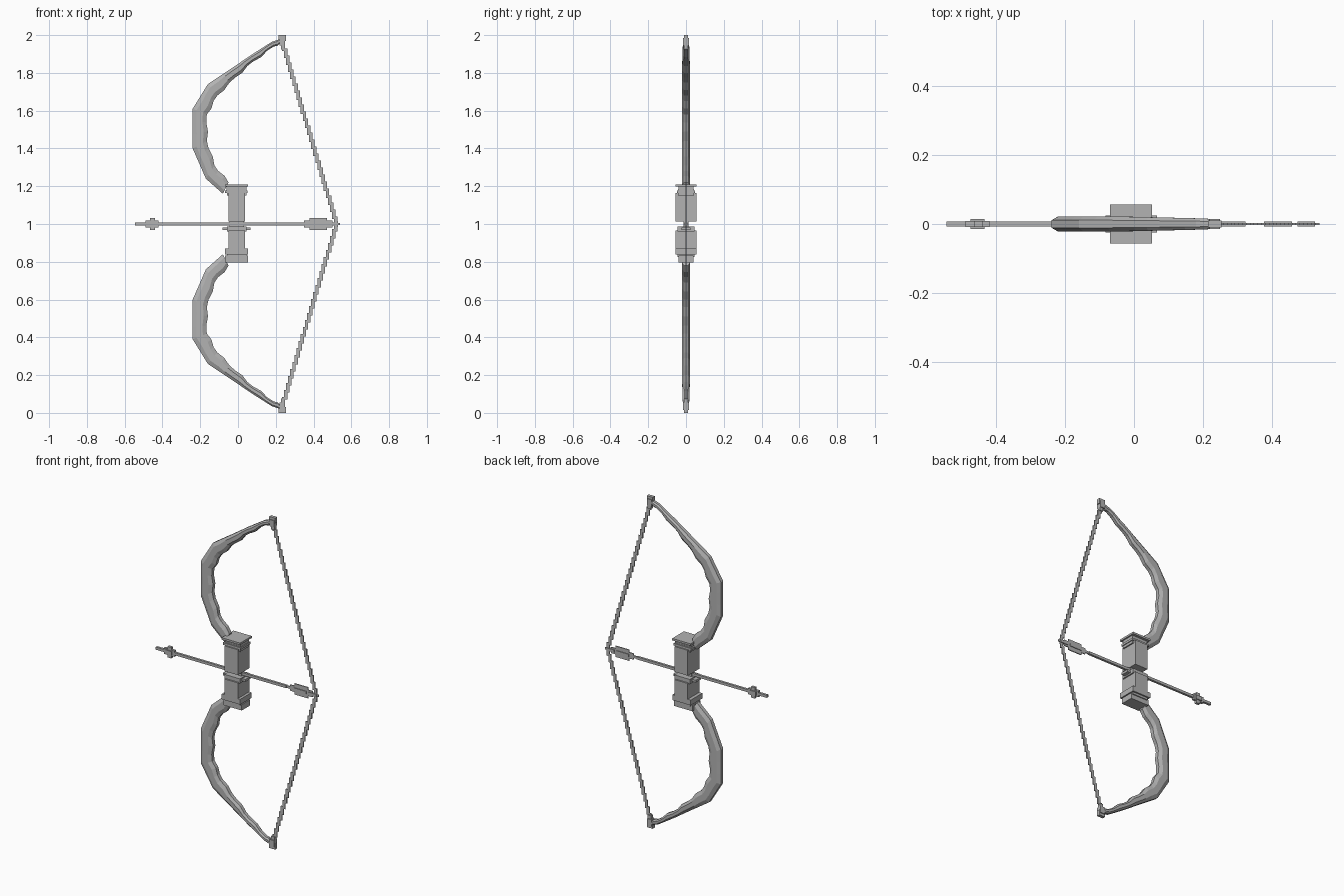
import bpy
import bmesh
from mathutils import Vector, Matrix

cube = bpy.data.objects.get("Cube")
if cube:
    bpy.data.objects.remove(cube, do_unlink=True)

grey = bpy.data.materials.new("plain_grey")
grey.use_nodes = True
GREY = (0.45, 0.45, 0.45, 1)
grey.diffuse_color = GREY
grey.node_tree.nodes["Principled BSDF"].inputs["Base Color"].default_value = GREY


def finish(name, bm):
    bmesh.ops.recalc_face_normals(bm, faces=bm.faces)
    mesh = bpy.data.meshes.new(name)
    bm.to_mesh(mesh)
    bm.free()
    mesh.materials.append(grey)
    obj = bpy.data.objects.new(name, mesh)
    bpy.context.scene.collection.objects.link(obj)
    return obj


def add_box(bm, x0, x1, half_y, z0, z1):
    size = Matrix.Diagonal((x1 - x0, 2 * half_y, z1 - z0, 1))
    place = Matrix.Translation(((x0 + x1) / 2, 0, (z0 + z1) / 2))
    bmesh.ops.create_cube(bm, size=1, matrix=place @ size)


def boxes(name, rows):
    bm = bmesh.new()
    for row in rows:
        add_box(bm, *row)
    return finish(name, bm)


# Bow limbs: eight-sided sections between an outer and an inner edge (x, z)
OUTER = [(-0.08, 1.16), (-0.17, 1.24), (-0.24, 1.40), (-0.24, 1.61),
         (-0.16, 1.74), (-0.04, 1.82), (0.07, 1.895), (0.18, 1.965), (0.24, 1.985)]
INNER = [(-0.05, 1.22), (-0.125, 1.31), (-0.165, 1.44), (-0.165, 1.58),
         (-0.11, 1.68), (-0.015, 1.775), (0.08, 1.86), (0.19, 1.94), (0.24, 1.965)]


def wavy(points, swell):
    # Split each span in three, nudging the new points in and out
    out = []
    for a, b in zip(points, points[1:]):
        a, b = Vector(a), Vector(b)
        side = Vector((b.y - a.y, a.x - b.x)).normalized() * swell
        out += [a, a.lerp(b, 0.35) + side, a.lerp(b, 0.7) - side * 0.5]
    return out + [Vector(points[-1])]


def limb(name, flip):
    bm = bmesh.new()
    rings = []
    outer, inner = wavy(OUTER, 0), wavy(INNER, 0.006)
    for i, (o, n) in enumerate(zip(outer, inner)):
        t = i / (len(outer) - 1)
        y = 0.022 - 0.008 * max(0, t - 0.6) / 0.4
        section = [(0, -0.5), (0.27, -1), (0.72, -1), (1, -0.5),
                   (1, 0.5), (0.72, 1), (0.27, 1), (0, 0.5)]
        ring = []
        for across, depth in section:
            p = o.lerp(n, across)
            z = 2 - p.y if flip else p.y
            ring.append(bm.verts.new((p.x, y * depth, z)))
        rings.append(ring)
    for a, b in zip(rings, rings[1:]):
        for k in range(8):
            bm.faces.new((a[k], a[(k + 1) % 8], b[(k + 1) % 8], b[k]))
    bm.faces.new(rings[0])
    bm.faces.new(rings[-1])
    return finish(name, bm)


# Bowstring: overlapping stair-stepped blocks from tip to nock
def string(name, flip):
    bm = bmesh.new()
    steps = 26
    start, end = Vector((0.241, 1.94)), Vector((0.518, 1.015))
    for i in range(steps):
        c = start.lerp(end, i / (steps - 1))
        z = 2 - c.y if flip else c.y
        add_box(bm, c.x - 0.009, c.x + 0.009, 0.003, z - 0.025, z + 0.025)
    return finish(name, bm)


for side, flip in (("upper", False), ("lower", True)):
    limb(side + "_limb", flip)
    string(side + "_string", flip)
    tip = [(0.215, 0.255, 0.010, 1.968, 2.0), (0.22, 0.25, 0.015, 1.945, 1.985),
           (0.228, 0.25, 0.010, 1.925, 1.96)]
    if flip:
        tip = [(a, b, y, 2 - d, 2 - c) for a, b, y, c, d in tip]
    boxes(side + "_limb_tip", tip)

# Handle blocks, stepped caps and the slim neck at the arrow rest
boxes("upper_grip", [(-0.05, 0.037, 0.055, 1.012, 1.165),
                     (-0.058, 0.045, 0.042, 1.15, 1.185),
                     (-0.068, 0.05, 0.048, 1.165, 1.178),
                     (-0.06, 0.045, 0.040, 1.175, 1.202),
                     (-0.07, 0.053, 0.056, 1.198, 1.21)])
boxes("lower_grip", [(-0.05, 0.037, 0.055, 0.84, 0.965),
                     (-0.058, 0.045, 0.046, 0.825, 0.85),
                     (-0.07, 0.053, 0.055, 0.838, 0.87),
                     (-0.07, 0.053, 0.040, 0.797, 0.832)])
boxes("arrow_rest", [(-0.083, 0.067, 0.025, 0.968, 0.982),
                     (-0.058, 0.045, 0.046, 0.96, 0.988),
                     (-0.045, 0.032, 0.012, 0.98, 1.02)])

# Arrow: shaft, stepped head, thin fletching plates and nock
boxes("arrow_shaft", [(-0.545, 0.325, 0.007, 0.992, 1.008)])
boxes("arrow_head", [(-0.49, -0.42, 0.008, 0.982, 1.018),
                     (-0.475, -0.435, 0.014, 0.988, 1.012),
                     (-0.465, -0.44, 0.008, 0.967, 1.033)])
boxes("fletching", [(0.35, 0.50, 0.003, 0.982, 1.018),
                    (0.378, 0.47, 0.003, 0.967, 1.033),
                    (0.32, 0.53, 0.003, 0.993, 1.007),
                    (0.378, 0.46, 0.007, 0.992, 1.008)])
boxes("nock", [(0.475, 0.527, 0.007, 0.992, 1.008),
               (0.508, 0.53, 0.003, 0.983, 1.017),
               (0.525, 0.54, 0.003, 0.994, 1.006)])
